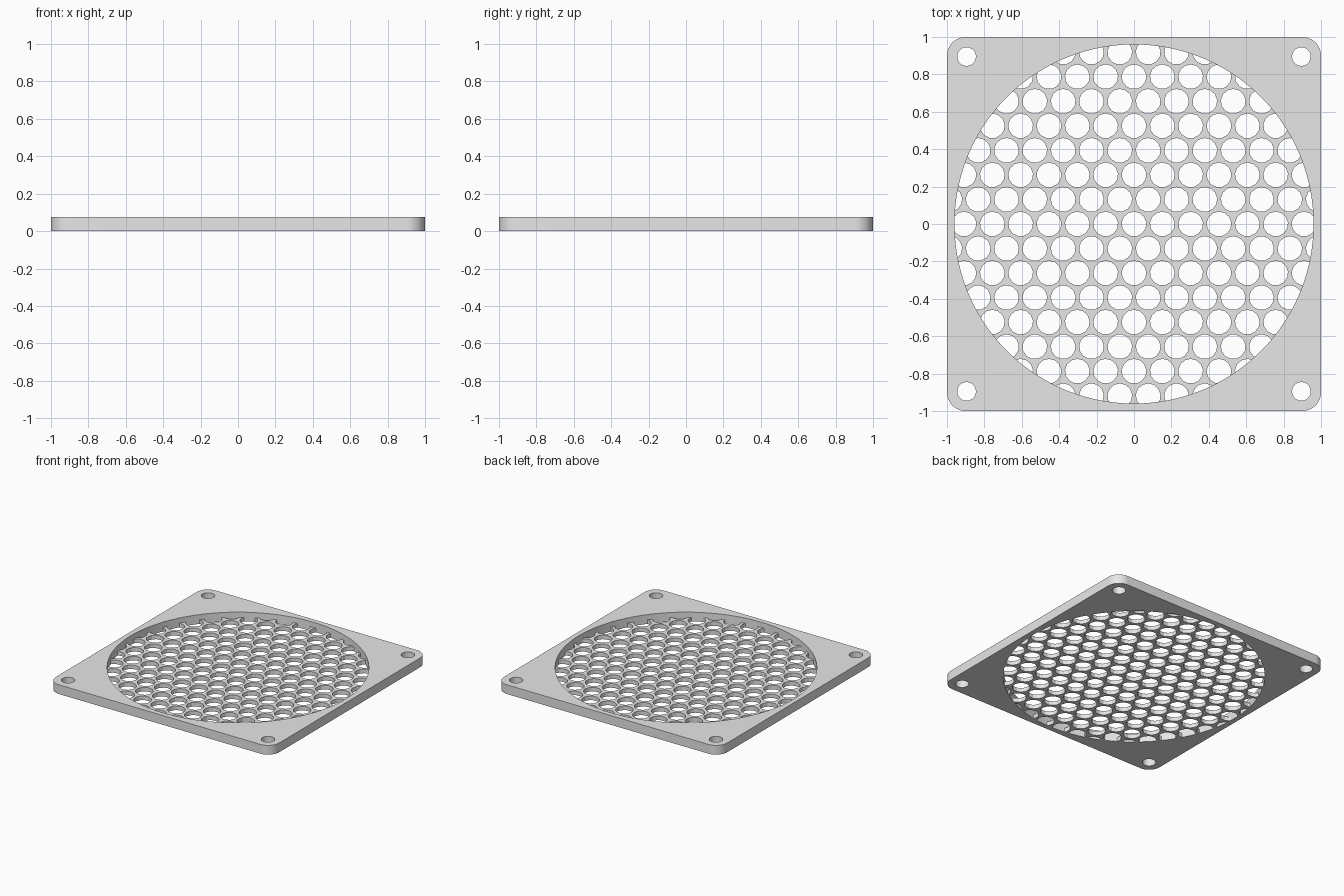
import bpy
import bmesh
import math
from mathutils import Matrix

if "Cube" in bpy.data.objects:
    bpy.data.objects.remove(bpy.data.objects["Cube"], do_unlink=True)

HEIGHT = 0.075          # frame thickness
WEB = 0.033             # grille thickness
OPENING = 0.96          # radius of the round opening
HOLE, PITCH = 0.066, 0.1515
CORNER = 0.1


def make_object(name, bm):
    mesh = bpy.data.meshes.new(name)
    bm.to_mesh(mesh)
    bm.free()
    obj = bpy.data.objects.new(name, mesh)
    bpy.context.collection.objects.link(obj)
    return obj


def prisms(name, centres, radius, sides, low, high):
    """Upright prisms at the given centres, all in one object."""
    bm = bmesh.new()
    for x, y in centres:
        bmesh.ops.create_cone(
            bm, cap_ends=True, segments=sides, radius1=radius, radius2=radius,
            depth=high - low, matrix=Matrix.Translation((x, y, (low + high) / 2)))
    return make_object(name, bm)


def cut(target, cutter):
    """Subtract the cutter from the target and discard the cutter."""
    mod = target.modifiers.new("cut", 'BOOLEAN')
    mod.operation = 'DIFFERENCE'
    mod.solver = 'EXACT'
    mod.object = cutter
    graph = bpy.context.evaluated_depsgraph_get()
    mesh = bpy.data.meshes.new_from_object(target.evaluated_get(graph))
    target.modifiers.clear()
    target.data = mesh
    bpy.data.objects.remove(cutter, do_unlink=True)


# Square frame with rounded corners
bm = bmesh.new()
outline = []
steps = 12
for quarter in range(4):
    middle = math.radians(45 + 90 * quarter)
    cx = math.copysign(1 - CORNER, math.cos(middle))
    cy = math.copysign(1 - CORNER, math.sin(middle))
    for i in range(steps + 1):
        a = math.radians(90) * (quarter + i / steps)
        outline.append(bm.verts.new((cx + CORNER * math.cos(a), cy + CORNER * math.sin(a), 0)))
base = bm.faces.new(outline)
extruded = bmesh.ops.extrude_face_region(bm, geom=[base], use_keep_orig=True)
top = [v for v in extruded["geom"] if isinstance(v, bmesh.types.BMVert)]
bmesh.ops.translate(bm, verts=top, vec=(0, 0, HEIGHT))
bmesh.ops.recalc_face_normals(bm, faces=bm.faces)
frame = make_object("grille_frame", bm)

# Staggered grid of holes that reach into the opening
centres = []
for row in range(-8, 9):
    for col in range(-8, 9):
        x = (col + 0.5 * (row % 2)) * PITCH
        y = row * PITCH * math.sqrt(3) / 2
        if math.hypot(x, y) < OPENING + HOLE:
            centres.append((x, y))

# Opening cutter: a deep disc from which the perforated web is kept out
web = prisms("web_cutter", [(0, 0)], 1.2, 64, -0.2, WEB)
cut(web, prisms("hole_cutter", centres, HOLE, 13, -0.3, 0.1))
opening = prisms("opening_cutter", [(0, 0)], OPENING, 120, -0.1, 0.2)
cut(opening, web)
cut(frame, opening)

# Screw holes in the four corners
screws = [(sx * 0.895, sy * 0.895) for sx in (-1, 1) for sy in (-1, 1)]
cut(frame, prisms("screw_cutter", screws, 0.05, 24, -0.1, 0.2))

# Plain grey
grey = bpy.data.materials.new("plain_grey")
grey.use_nodes = True
colour = (0.8, 0.8, 0.8, 1)
grey.diffuse_color = colour
grey.node_tree.nodes["Principled BSDF"].inputs["Base Color"].default_value = colour
frame.data.materials.clear()
frame.data.materials.append(grey)
for face in frame.data.polygons:
    face.material_index = 0

# Smooth the round walls, keep the rims and small facets crisp
bpy.ops.object.select_all(action='DESELECT')
frame.select_set(True)
bpy.context.view_layer.objects.active = frame
bpy.ops.object.shade_smooth_by_angle(angle=math.radians(20))
